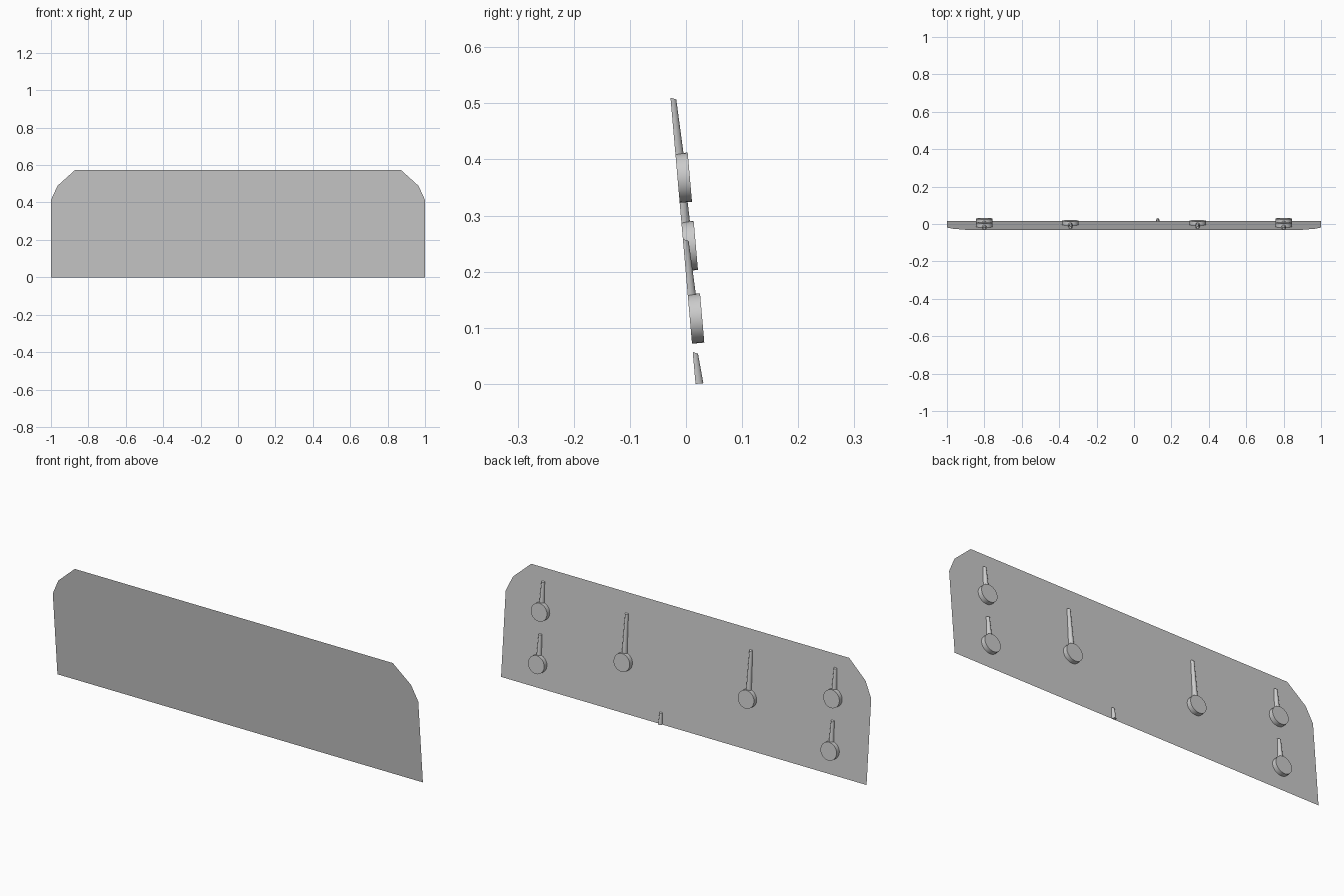
import bpy, bmesh, math

if "Cube" in bpy.data.objects:
    bpy.data.objects.remove(bpy.data.objects["Cube"])

TILT = math.radians(5)
BASE_Y = 0.017


def finish(name, bm, smooth=True):
    # Parts are authored upright (back = +y) and leaned together
    bmesh.ops.recalc_face_normals(bm, faces=bm.faces)
    mesh = bpy.data.meshes.new(name)
    bm.to_mesh(mesh)
    bm.free()
    ob = bpy.data.objects.new(name, mesh)
    bpy.context.collection.objects.link(ob)
    ob.location = (0, BASE_Y, 0)
    ob.rotation_euler = (TILT, 0, 0)
    if smooth:
        bpy.ops.object.select_all(action='DESELECT')
        ob.select_set(True)
        bpy.context.view_layer.objects.active = ob
        bpy.ops.object.shade_smooth_by_angle(angle=math.radians(40))
    return ob


def disc(name, x, z, radius=0.044, depth=0.022, sides=24):
    bm = bmesh.new()
    rings = []
    for y in (0, depth):
        rings.append([bm.verts.new((x + radius * math.cos(2 * math.pi * i / sides), y,
                                    z + radius * math.sin(2 * math.pi * i / sides)))
                      for i in range(sides)])
    for i in range(sides):
        j = (i + 1) % sides
        bm.faces.new((rings[0][i], rings[0][j], rings[1][j], rings[1][i]))
    bm.faces.new(rings[0])
    bm.faces.new(rings[1])
    finish(name, bm)


def stem(name, x, z0, z1, base, tip, segs=8):
    # Half-round tapered rib lying on the panel; base/tip = (half width, depth)
    bm = bmesh.new()
    rings = []
    for z, (w, d), slant in ((z0, base, 0), (z1, tip, 0.4)):
        ring = []
        for i in range(segs + 1):
            a = math.pi * i / segs
            y = d * math.sin(a)
            ring.append(bm.verts.new((x + w * math.cos(a), y, z - y * slant)))
        rings.append(ring)
    n = segs + 1
    for i in range(n):
        j = (i + 1) % n
        bm.faces.new((rings[0][i], rings[0][j], rings[1][j], rings[1][i]))
    bm.faces.new(rings[0])
    bm.faces.new(rings[1])
    finish(name, bm)


# Thin panel with clipped upper corners
half = [(1, 0), (1, 0.415), (0.965, 0.491), (0.87, 0.577)]
outline = half + [(-x, z) for x, z in reversed(half)]
bm = bmesh.new()
bm.faces.new([bm.verts.new((x, 0, z)) for x, z in outline])
finish("panel", bm, smooth=False)

# Keyhole bosses: disc plus tapered stem, mirrored left and right
for side, s in (("right", 1), ("left", -1)):
    for label, x, z, top in (("lower", 0.80, 0.116, 0.259),
                             ("upper", 0.80, 0.368, 0.512),
                             ("inner", 0.34, 0.246, 0.478)):
        disc(f"{label}_{side}_disc", s * x, z)
        stem(f"{label}_{side}_stem", s * x, z, top, (0.014, 0.0165), (0.008, 0.010))

# Small notch rib at the bottom edge
stem("bottom_rib", 0.127, 0, 0.057, (0.010, 0.014), (0.007, 0.009))
